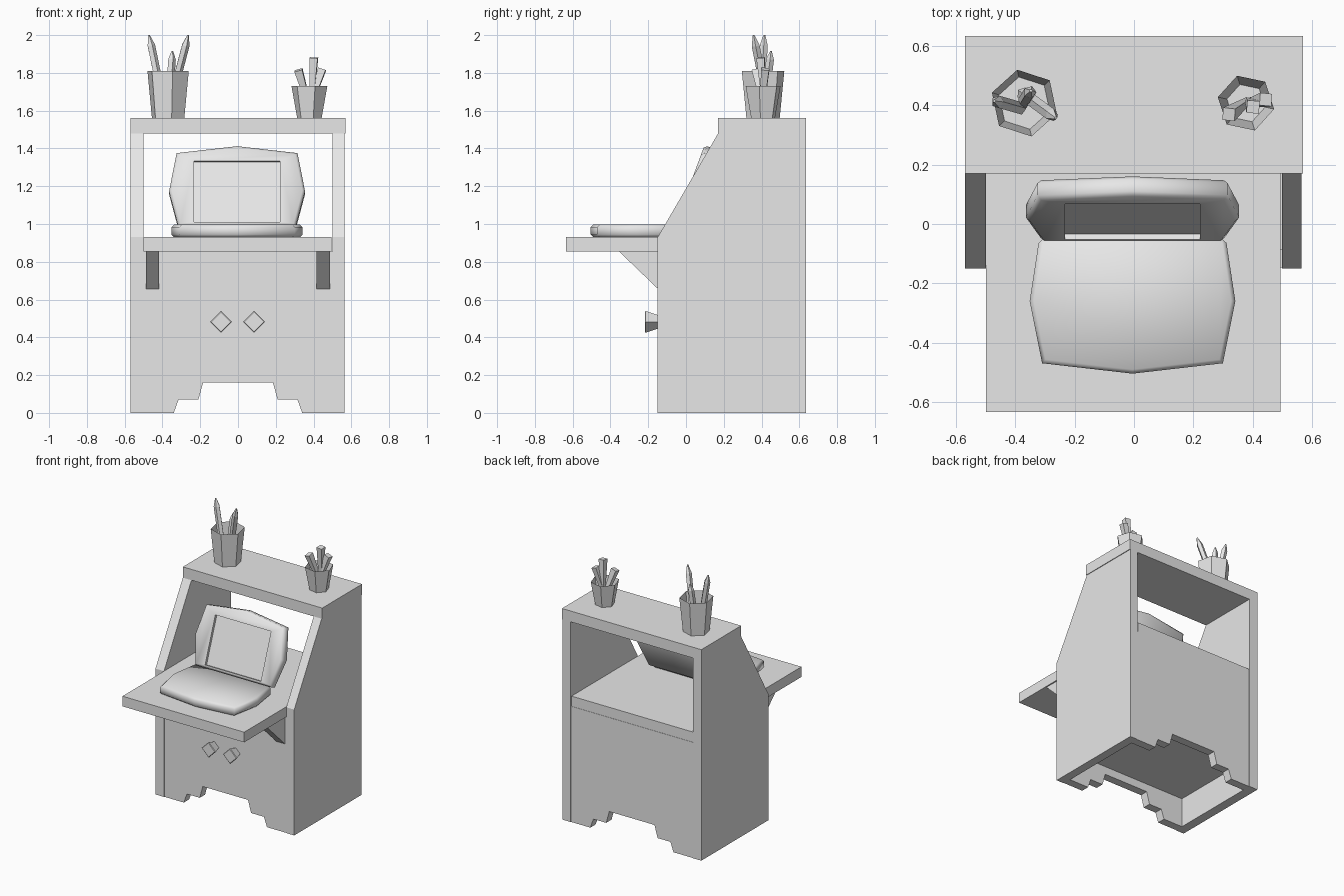
import bpy, bmesh, math
from mathutils import Vector, Matrix

if "Cube" in bpy.data.objects:
    bpy.data.objects.remove(bpy.data.objects["Cube"])

grey = bpy.data.materials.new("light grey")
grey.diffuse_color = (0.8, 0.8, 0.8, 1)
grey.use_nodes = True
grey.node_tree.nodes["Principled BSDF"].inputs["Base Color"].default_value = grey.diffuse_color


def finish(name, bm):
    bmesh.ops.recalc_face_normals(bm, faces=bm.faces)
    me = bpy.data.meshes.new(name)
    bm.to_mesh(me)
    bm.free()
    me.materials.append(grey)
    ob = bpy.data.objects.new(name, me)
    bpy.context.collection.objects.link(ob)
    return ob


def prism(name, pts, axis, a, b):
    """Extrude a 2D outline along an axis from a to b."""
    place = {'x': lambda p: (a, p[0], p[1]),
             'y': lambda p: (p[0], a, p[1]),
             'z': lambda p: (p[0], p[1], a)}[axis]
    step = Vector([(b - a) * (axis == c) for c in 'xyz'])
    bm = bmesh.new()
    f = bm.faces.new([bm.verts.new(place(p)) for p in pts])
    r = bmesh.ops.extrude_face_region(bm, geom=[f], use_keep_orig=True)
    vs = [v for v in r['geom'] if isinstance(v, bmesh.types.BMVert)]
    bmesh.ops.translate(bm, verts=vs, vec=step)
    return finish(name, bm)


def box(name, x0, x1, y0, y1, z0, z1):
    return prism(name, [(x0, y0), (x1, y0), (x1, y1), (x0, y1)], 'z', z0, z1)


def lathe(name, p0, p1, rings, sides, turn=0, cap_end=True):
    """Stack of polygon rings (fraction along p0-p1, radius)."""
    p0, p1 = Vector(p0), Vector(p1)
    q = Vector((0, 0, 1)).rotation_difference(p1 - p0)
    bm = bmesh.new()
    loops = []
    for t, r in rings:
        c = p0.lerp(p1, t)
        loops.append([bm.verts.new(c + q @ Vector((
            r * math.cos(turn + math.tau * i / sides),
            r * math.sin(turn + math.tau * i / sides), 0))) for i in range(sides)])
    for lo, hi in zip(loops, loops[1:]):
        for i in range(sides):
            j = (i + 1) % sides
            bm.faces.new((lo[i], lo[j], hi[j], hi[i]))
    bm.faces.new(loops[0][::-1])
    if cap_end:
        bm.faces.new(loops[-1])
    return finish(name, bm)


def apply_bevel(ob, width):
    m = ob.modifiers.new("bevel", 'BEVEL')
    m.width, m.segments = width, 1
    m.limit_method, m.angle_limit = 'ANGLE', math.radians(80)


# Side panels with sloped front
side = [(-0.15, 0), (0.635, 0), (0.635, 1.48), (0.17, 1.48), (-0.15, 0.93)]
prism("left_side", side, 'x', -0.57, -0.5)
prism("right_side", side, 'x', 0.5, 0.565)

# Top shelf, desk board and cabinet floor
box("top_shelf", -0.57, 0.57, 0.17, 0.635, 1.48, 1.56)
box("desk_board", -0.5, 0.495, -0.635, 0.63, 0.855, 0.93)
box("cabinet_floor", -0.5, 0.5, -0.085, 0.57, 0.22, 0.26)

# Front and back panels with stepped foot cutout
half = [(0.5, 0.855), (0.5, 0), (0.34, 0), (0.315, 0.07), (0.21, 0.07), (0.185, 0.16)]
panel = half + [(-x, z) for x, z in reversed(half)]
prism("front_panel", panel, 'y', -0.147, -0.085)
prism("back_panel", panel, 'y', 0.57, 0.632)

# Desk brackets and drawer knobs
bracket = [(-0.147, 0.855), (-0.355, 0.855), (-0.147, 0.655)]
prism("left_bracket", bracket, 'x', -0.488, -0.418)
prism("right_bracket", bracket, 'x', 0.415, 0.486)
for n, x in (("left", -0.09), ("right", 0.085)):
    lathe(n + "_knob", (x, -0.147, 0.482), (x, -0.217, 0.482),
          [(0, 0.036), (0.3, 0.042), (0.95, 0.058), (1, 0.052)], 4)

# Laptop base
cx = -0.005
bh = [(0, -0.505), (0.305, -0.47), (0.347, -0.26), (0.315, -0.05)]
outline = bh + [(-x, y) for x, y in reversed(bh[1:])]
base = prism("laptop_base", [(x + cx, y) for x, y in outline], 'z', 0.93, 0.997)
apply_bevel(base, 0.014)

# Laptop lid, leaning back, with recessed display
lh = [(0.31, 0), (0.36, 0.2), (0.32, 0.416), (0, 0.455)]
outline = lh + [(-x, u) for x, u in reversed(lh[:-1])]
lid = prism("laptop_lid", outline, 'y', 0, 0.072)
apply_bevel(lid, 0.014)
cutter = box("display_cutter", -0.228, 0.228, -0.05, 0.02, 0.022, 0.367)
cutter.hide_render = True
cutter.hide_set(True)
tilt = Matrix.Translation((cx, -0.06, 0.99)) @ Matrix.Rotation(-math.atan(0.37), 4, 'X')
for ob in (lid, cutter):
    ob.data.transform(tilt)
m = lid.modifiers.new("display recess", 'BOOLEAN')
m.operation, m.object, m.solver = 'DIFFERENCE', cutter, 'EXACT'
bpy.context.view_layer.update()
for ob in (lid, base):
    bpy.context.view_layer.objects.active = ob
    for name in [mod.name for mod in ob.modifiers]:
        bpy.ops.object.modifier_apply(modifier=name)
bpy.data.objects.remove(cutter)

# Open six-sided cups
lathe("pencil_cup", (-0.37, 0.408, 1.56), (-0.37, 0.408, 1.81),
      [(0, 0.09), (1, 0.115)], 6, math.radians(102), False)
lathe("eraser_cup", (0.378, 0.408, 1.56), (0.378, 0.408, 1.73),
      [(0, 0.066), (1, 0.097)], 6, math.radians(108), False)

# Sharpened pencils
pencils = [((-0.385, 0.39, 1.58), (-0.472, 0.415, 2.0)),
           ((-0.375, 0.44, 1.58), (-0.264, 0.358, 2.0)),
           ((-0.372, 0.41, 1.58), (-0.348, 0.45, 1.915))]
for i, (a, b) in enumerate(pencils):
    lathe(f"pencil_{i + 1}", a, b, [(0, 0.022), (0.87, 0.022), (1, 0.005)], 5)

# Flared sticks in the small cup
sticks = [((0.385, 0.42, 1.58), (0.402, 0.395, 1.88)),
          ((0.39, 0.42, 1.58), (0.32, 0.37, 1.815)),
          ((0.365, 0.40, 1.58), (0.445, 0.42, 1.82))]
for i, (a, b) in enumerate(sticks):
    lathe(f"stick_{i + 1}", a, b, [(0, 0.012), (1, 0.03)], 4, math.radians(40))

# Smooth the soft laptop shells
bpy.ops.object.select_all(action='DESELECT')
for ob in (lid, base):
    ob.select_set(True)
bpy.context.view_layer.objects.active = lid
bpy.ops.object.shade_smooth_by_angle(angle=math.radians(50))
